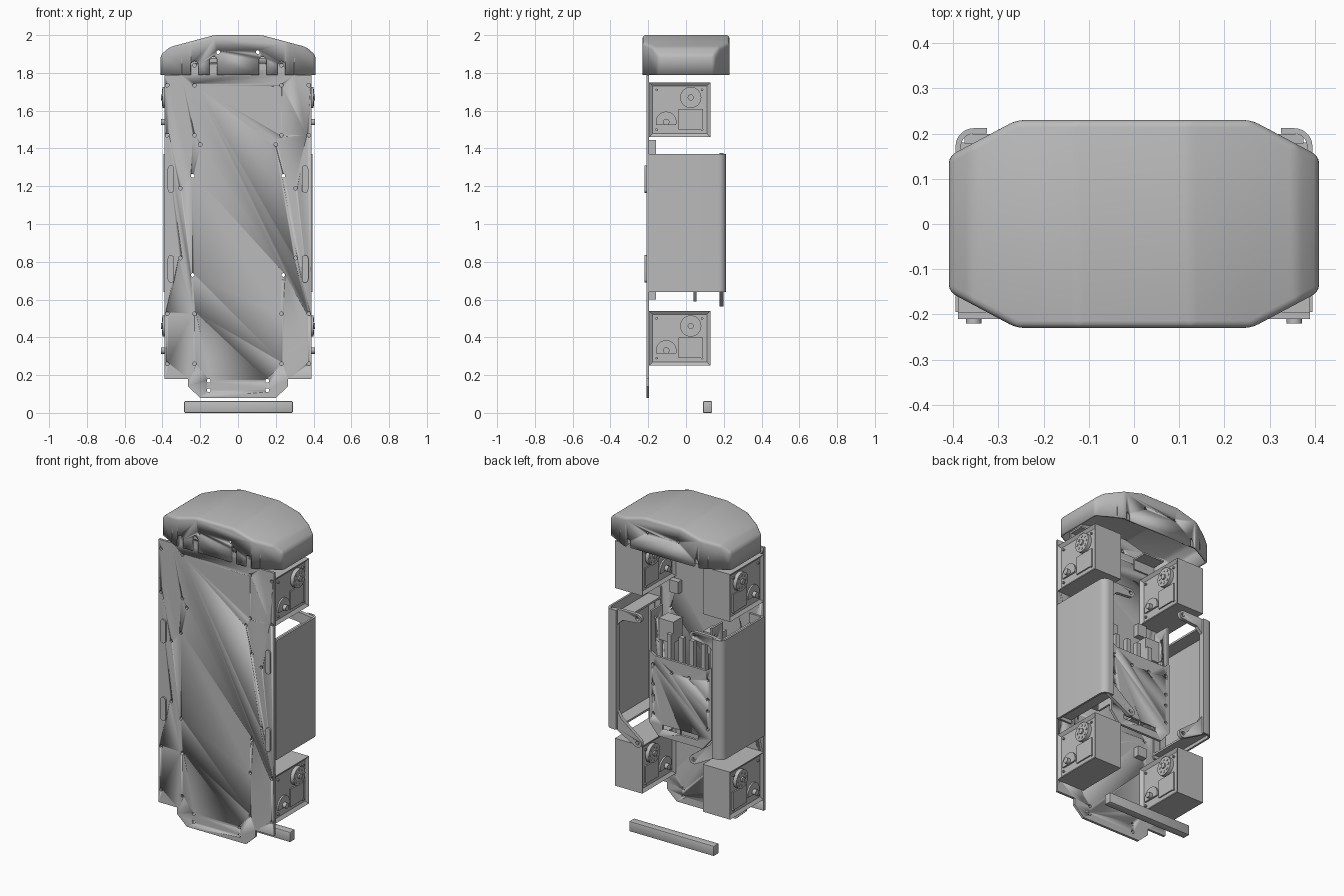
import bpy, bmesh
from math import pi, sin, cos
from mathutils import Vector

if "Cube" in bpy.data.objects:
    bpy.data.objects.remove(bpy.data.objects["Cube"])

grey = bpy.data.materials.new("plain grey")
grey.use_nodes = True
tone = (0.5, 0.5, 0.5, 1)
grey.diffuse_color = tone
grey.node_tree.nodes["Principled BSDF"].inputs["Base Color"].default_value = tone


def arc(cx, cy, r, start=0.0, end=2 * pi, n=20):
    """Points along an arc; a full turn leaves out the repeated end point."""
    full = abs(end - start) > 6.2
    steps = n if full else n - 1
    angles = [start + (end - start) * i / steps for i in range(n)]
    return [(cx + r * cos(a), cy + r * sin(a)) for a in angles]


def slot(cx, low, high, r):
    """Upright slot with round ends."""
    return arc(cx, high - r, r, 0, pi, 9) + arc(cx, low + r, r, pi, 2 * pi, 9)


def rect(a, b, c, d):
    return [(a, c), (b, c), (b, d), (a, d)]


def add_prism(bm, points, axis, low, high):
    """Extrude a flat outline along one axis."""
    place = {"x": lambda p, t: (t, p[0], p[1]),
             "y": lambda p, t: (p[0], t, p[1]),
             "z": lambda p, t: (p[0], p[1], t)}[axis]
    ends = [[bm.verts.new(place(p, t)) for p in points] for t in (low, high)]
    for ring in ends:
        bm.faces.new(ring)
    for i in range(len(points)):
        j = (i + 1) % len(points)
        bm.faces.new((ends[0][i], ends[0][j], ends[1][j], ends[1][i]))


def activate(obj):
    bpy.ops.object.select_all(action="DESELECT")
    obj.select_set(True)
    bpy.context.view_layer.objects.active = obj


def finish(name, bm, mirror=False, smooth=True):
    bmesh.ops.recalc_face_normals(bm, faces=bm.faces[:])
    mesh = bpy.data.meshes.new(name)
    bm.to_mesh(mesh)
    bm.free()
    obj = bpy.data.objects.new(name, mesh)
    bpy.context.scene.collection.objects.link(obj)
    mesh.materials.append(grey)
    activate(obj)
    if smooth:
        bpy.ops.object.shade_smooth_by_angle()
    if mirror:
        obj.modifiers.new("mirror", "MIRROR").use_mirror_merge = False
    return obj


def part(name, solids, mirror=False):
    """One object from several (outline, axis, low, high) solids."""
    bm = bmesh.new()
    for solid in solids:
        add_prism(bm, *solid)
    return finish(name, bm, mirror)


def cut(obj, solids, mirror=False):
    """Cut the solids out of an object, then drop the cutter."""
    cutter = part("cutter", solids, mirror)
    cutter.hide_render = True
    mod = obj.modifiers.new("cut", "BOOLEAN")
    mod.operation = "DIFFERENCE"
    mod.solver = "EXACT"
    mod.object = cutter
    activate(obj)
    for name in [m.name for m in obj.modifiers]:
        bpy.ops.object.modifier_apply(modifier=name)
    bpy.data.objects.remove(cutter)


# Front plate with a stepped foot, screw holes and long slots
half = [(.2, .08), (.265, .14), (.265, .18), (.39, .18), (.39, 1.79), (.3, 1.79), (.3, 1.88)]
plate = part("front_plate", [(half + [(-x, z) for x, z in reversed(half)], "y", -.21, -.195)])
holes = [(x, z) for x in (.23, .375) for z in (.26, .525, 1.47, 1.735)]
holes += [(.2, 1.42), (.24, 1.255), (.305, 1.19), (.305, .82), (.24, .73),
          (.155, .17), (.155, .12), (.23, 1.84)]
cut(plate, [(arc(x, z, .01, n=12), "y", -.25, -.15) for x, z in holes], True)

# Long pads that stand slightly proud of the plate
part("slot_pad", [(slot(.355, low, low + .145, .017), "y", -.22, -.18)
                  for low in (.69, 1.165)], True)

# Hollow top cap: sloped outline, chamfered corners, rounded edges
slope = [(.41, 1.79), (.41, 1.895), (.36, 1.937), (.125, 2)]
bm = bmesh.new()
add_prism(bm, slope + [(-x, z) for x, z in reversed(slope)], "y", -.23, .23)
for sx in (-1, 1):
    for sy in (-1, 1):
        cutting = bmesh.ops.bisect_plane(
            bm, geom=bm.verts[:] + bm.edges[:] + bm.faces[:], clear_outer=True,
            plane_co=(sx * .26, sy * .23, 0), plane_no=Vector((sx * .08, sy * .15, 0)).normalized())
        rim = [e for e in cutting["geom_cut"] if isinstance(e, bmesh.types.BMEdge)]
        bmesh.ops.edgeloop_fill(bm, edges=rim)
bmesh.ops.recalc_face_normals(bm, faces=bm.faces[:])
upper = [e for e in bm.edges if max(v.co.z for v in e.verts) > 1.8
         and e.calc_face_angle(0) > .1]
bmesh.ops.bevel(bm, geom=upper, offset=.016, segments=3, profile=.5, affect="EDGES")
bm.normal_update()
bmesh.ops.delete(bm, geom=[f for f in bm.faces if f.normal.z < -.9], context="FACES")
cap = finish("top_cap", bm)
wall = cap.modifiers.new("wall", "SOLIDIFY")
wall.thickness = .014
wall.offset = -1
cuts = [(slot(.13, 1.7, 1.885, .02), "y", -.3, -.205),
        (slot(.23, 1.7, 1.862, .02), "y", -.3, -.212),
        (slot(.23, 1.7, 1.84, .015), "y", .205, .3),
        (arc(.105, 1.91, .01, n=12), "y", -.3, .3)]
cut(cap, cuts, True)

# Angle brackets that hold the cap
part("cap_bracket", [(rect(.16, .3, 1.8, 1.87), "y", -.195, -.185),
                     (rect(.16, .3, -.195, -.1), "z", 1.86, 1.87),
                     (rect(.16, .3, 1.8, 1.87), "y", .2, .21)], True)

# Four drive boxes with recessed ends, geared discs on both ends
for level, base in (("lower", .25), ("upper", 1.46)):
    bm = bmesh.new()
    add_prism(bm, rect(-.195, .13, base, base + .29), "x", .205, .39)
    bm.normal_update()
    bmesh.ops.recalc_face_normals(bm, faces=bm.faces[:])
    ends = [f for f in bm.faces if abs(f.normal.x) > .9]
    bmesh.ops.inset_individual(bm, faces=ends, thickness=.026, depth=-.014)
    finish(level + "_drive_box", bm, True, False)

    gy, gz, hy, hz = .025, base + .21, -.105, base + .08
    for side, face, out in (("outer", .374, 1), ("inner", .221, -1)):
        def span(outline, depth):
            return (outline, "x", *sorted((face, face + out * depth)))
        studs = [span(arc(y, z, .007, n=8), .028) for y, z in arc(gy, gz, .038, n=8)]
        screws = [span(arc(y, base + z, .007, n=8), .012)
                  for y in (-.155, .085) for z in (.04, .25)]
        part(level + "_" + side + "_drive_gear", [
            span(arc(gy, gz, .056, n=28), .025),
            span(arc(gy, gz, .016), .034), *studs], True)
        part(level + "_" + side + "_drive_crank", [
            span(arc(hy, hz, .055, -.3, pi + .3, 18), .012),
            span(arc(hy, hz, .017), .034), *screws,
            span(rect(-.04, .09, base + .04, base + .15), .01)], True)

# Side panels: a wall bent round to a back lip and a front lip
outer = [(.325, .212)] + arc(.355, .172, .04, pi / 2, 0, 8) + [(.395, -.195), (.3, -.195)]
inner = [(.3, -.183), (.383, -.183)] + arc(.355, .172, .028, 0, pi / 2, 8) + [(.325, .2)]
part("side_panel", [(outer + inner, "z", .64, 1.37)], True)

# C-shaped back arms ending in round eyes
arm = [(.375, .66), (.375, 1.365), (.3, 1.375)]
arm += arc(.19, 1.35, .026, pi / 2, 1.5 * pi, 8)
arm += [(.29, 1.315), (.325, 1.28), (.325, .75), (.3, .71)]
arm += arc(.19, .59, .028, .7 * pi, 1.7 * pi, 8)
arms = part("back_arm", [(arm, "y", .178, .199)], True)
eyes = [(.19, 1.35), (.19, .59), (.35, 1.2), (.35, .85)]
cut(arms, [(arc(x, z, .012, n=12), "y", .1, .3) for x, z in eyes], True)

# Cross ties between panel and plate
part("panel_tie", [(rect(.3, .385, -.19, .18), "z", z, z + .012) for z in (.66, 1.3)], True)

# Centre plate with a slot and holes, and its forward flanges
half = [(.15, .59), (.21, .66), (.21, 1.1), (.17, 1.075)]
centre = part("centre_plate", [(half + [(-x, z) for x, z in reversed(half)], "y", .04, .055)])
cut(centre, [(arc(.185, z, .01, n=12), "y", 0, .1) for z in (.72, .83, .9, 1.02)]
    + [(rect(0.001, .12, .635, .665), "y", 0, .1),
       (arc(.06, 1.0, .01, n=12), "y", 0, .1)], True)
flanges = part("centre_flange", [(rect(-.06, .05, .7, 1.34), "x", .198, .21)], True)
cut(flanges, [(arc(0, z, .012, n=12), "x", -.3, .3) for z in (1.15, 1.27)])

# Latch parts between centre plate and front plate
part("latch_bracket", [(rect(.165, .225, 1.37, 1.445), "y", -.196, -.16),
                       (rect(.165, .225, .6, .66), "y", -.196, -.16)], True)
part("latch_block", [(rect(.1, .198, 1.14, 1.27), "y", -.11, -.02),
                     (rect(.02, .05, .8, 1.2), "y", -.03, 0),
                     (rect(.1, .13, .8, 1.2), "y", -.03, 0),
                     (rect(.1, .198, -.195, .04), "z", .8, .815)], True)

# Loose foot bar at the back
bm = bmesh.new()
add_prism(bm, rect(-.285, .29, 0, .062), "y", .09, .138)
bmesh.ops.bevel(bm, geom=bm.edges[:], offset=.005, segments=2, affect="EDGES", profile=.5)
finish("foot_bar", bm)
